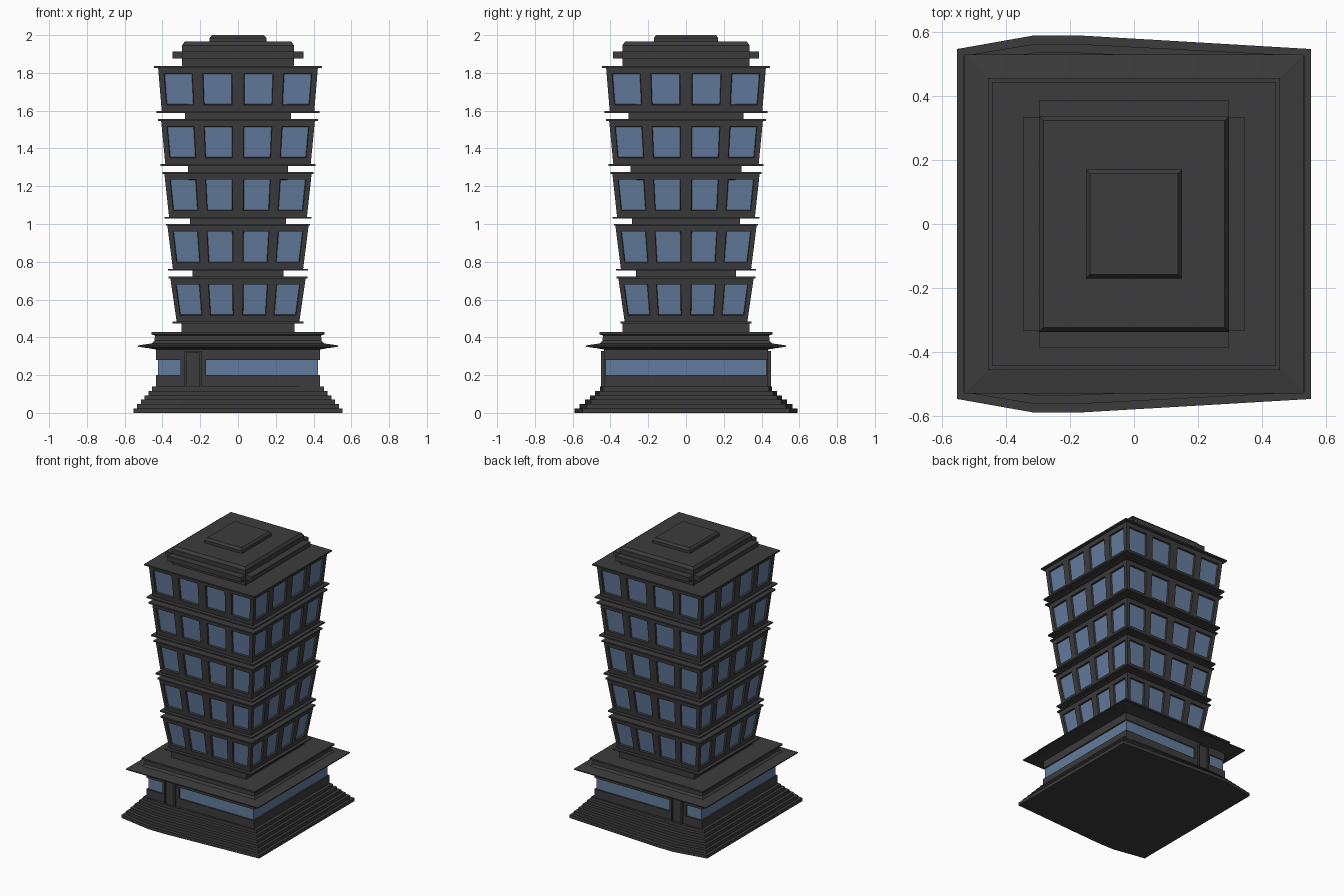
import bpy, bmesh
from mathutils import Vector

if "Cube" in bpy.data.objects:
    bpy.data.objects.remove(bpy.data.objects["Cube"])


def material(name, rgb):
    m = bpy.data.materials.new(name)
    m.diffuse_color = (*rgb, 1)
    m.use_nodes = True
    m.node_tree.nodes["Principled BSDF"].inputs["Base Color"].default_value = m.diffuse_color
    return m


DARK = material("charcoal", (0.045, 0.045, 0.045))
GLASS = material("blue_glass", (0.125, 0.2, 0.34))


def finish(name, bm, *mats):
    bmesh.ops.recalc_face_normals(bm, faces=bm.faces)
    mesh = bpy.data.meshes.new(name)
    bm.to_mesh(mesh)
    bm.free()
    for m in mats:
        mesh.materials.append(m)
    obj = bpy.data.objects.new(name, mesh)
    bpy.context.collection.objects.link(obj)
    return obj


def loft(name, rings, mat=DARK):
    """Skin a stack of (outline, z) rings and cap both ends."""
    bm = bmesh.new()
    rows = [[bm.verts.new((x, y, z)) for x, y in pts] for pts, z in rings]
    n = len(rows[0])
    for a, b in zip(rows, rows[1:]):
        for i in range(n):
            j = (i + 1) % n
            bm.faces.new((a[i], a[j], b[j], b[i]))
    bm.faces.new(rows[0][::-1])
    bm.faces.new(rows[-1])
    return finish(name, bm, mat)


def rect(hx, hy=None):
    hy = hx if hy is None else hy
    return [(-hx, -hy), (hx, -hy), (hx, hy), (-hx, hy)]


def box(name, x0, x1, y0, y1, z0, z1, mat=DARK):
    pts = [(x0, y0), (x1, y0), (x1, y1), (x0, y1)]
    return loft(name, [(pts, z0), (pts, z1)], mat)


def slab(name, hx, hy, z0, z1, mat=DARK):
    return box(name, -hx, hx, -hy, hy, z0, z1, mat)


# Plinth: steps that bulge forward in front of both doors
rings = []
STEPS = 6
for i in range(STEPS):
    t = i / (STEPS - 1)
    a, b, k = 0.553 - 0.098 * t, 0.547 - 0.107 * t, 0.043 - 0.028 * t
    half = [(-a, -b), (-0.31, -b - k), (-0.18, -b - k), (a, -b)]
    outline = half + [(x, -y) for x, y in reversed(half)]
    rings += [(outline, 0.14 * i / STEPS), (outline, 0.14 * (i + 1) / STEPS)]
loft("stepped_plinth", rings)

# Ground floor with a wraparound window band
slab("ground_wall", 0.433, 0.435, 0.14, 0.20)
slab("ground_window_band", 0.423, 0.425, 0.20, 0.28, GLASS)

# Canopy with a thin flared edge and a flat roof lip
profile = [(0.433, 0.28), (0.433, 0.335), (0.47, 0.342), (0.53, 0.35),
           (0.53, 0.357), (0.455, 0.368), (0.442, 0.382), (0.44, 0.41),
           (0.457, 0.415), (0.457, 0.427)]
loft("canopy", [(rect(r), z) for r, z in profile])

# Door surrounds and doors, front and back
for s, side in ((-1, "front"), (1, "back")):
    def door_part(name, x0, x1, depth, z0, z1):
        box(f"{side}_{name}", x0, x1, *sorted((s * 0.40, s * depth)), z0, z1)
    door_part("door_surround", -0.305, -0.17, 0.434, 0.19, 0.29)
    door_part("door", -0.275, -0.20, 0.440, 0.14, 0.32)
    door_part("door_jamb_left", -0.282, -0.272, 0.449, 0.14, 0.326)
    door_part("door_jamb_right", -0.203, -0.193, 0.449, 0.14, 0.326)
    door_part("door_lintel", -0.282, -0.193, 0.449, 0.318, 0.328)

# Necks between the floors
slab("neck_base", 0.30, 0.335, 0.42, 0.478)
necks = [(0.24, 0.265, 0.715), (0.255, 0.285, 0.995),
         (0.265, 0.295, 1.27), (0.28, 0.305, 1.555)]
for i, (hx, hy, z) in enumerate(necks):
    slab(f"neck_{i + 1}", hx, hy, z, z + 0.045)


def tower_floor(name, w0, w1, z0, z1):
    """Storey leaning outward, four recessed windows on each side."""
    us = [-1, -0.93, -0.575, -0.445, -0.075, 0.075, 0.445, 0.575, 0.93, 1]
    vs = [0, 0.14, 0.86, 1]
    bm = bmesh.new()
    panes = []
    for c, s in ((1, 0), (0, 1), (-1, 0), (0, -1)):
        grid = []
        for v in vs:
            w, z = w0 + (w1 - w0) * v, z0 + (z1 - z0) * v
            grid.append([bm.verts.new((u * w * c + w * s, u * w * s - w * c, z))
                         for u in us])
        for r in range(3):
            for q in range(len(us) - 1):
                f = bm.faces.new((grid[r][q], grid[r][q + 1],
                                  grid[r + 1][q + 1], grid[r + 1][q]))
                if r == 1 and q % 2 == 1:
                    panes.append(f)
    bmesh.ops.remove_doubles(bm, verts=bm.verts, dist=1e-5)
    bmesh.ops.holes_fill(bm, edges=bm.edges, sides=0)
    bmesh.ops.recalc_face_normals(bm, faces=bm.faces)
    bmesh.ops.inset_individual(bm, faces=panes, thickness=0.004, depth=-0.012)
    for f in panes:
        f.material_index = 1
    finish(name, bm, DARK, GLASS)


# Five storeys: z, lower ledge, wall bottom, wall top, upper ledge
floors = [(0.475, 0.348, 0.325, 0.358, 0.367),
          (0.755, 0.370, 0.345, 0.374, 0.382),
          (1.030, 0.390, 0.365, 0.390, 0.400),
          (1.310, 0.411, 0.385, 0.407, 0.424),
          (1.590, 0.432, 0.404, 0.423, 0.444)]
for i, (z, low, w0, w1, top) in enumerate(floors, 1):
    slab(f"floor_{i}_lower_ledge", low, low, z - 0.002, z + 0.008)
    tower_floor(f"floor_{i}", w0, w1, z + 0.008, z + 0.238)
    slab(f"floor_{i}_upper_ledge", top, top, z + 0.236, z + 0.246)

# Roof: main block, crossing side plates and a cap
loft("roof_block", [(rect(0.295, 0.335), 1.83), (rect(0.297, 0.337), 1.945),
                    (rect(0.283, 0.323), 1.965)])
slab("roof_plate_x", 0.347, 0.335, 1.877, 1.912)
slab("roof_plate_y", 0.296, 0.387, 1.877, 1.912)
loft("roof_cap", [(rect(0.15, 0.17), 1.96), (rect(0.15, 0.17), 1.985),
                  (rect(0.138, 0.158), 2.0)])
